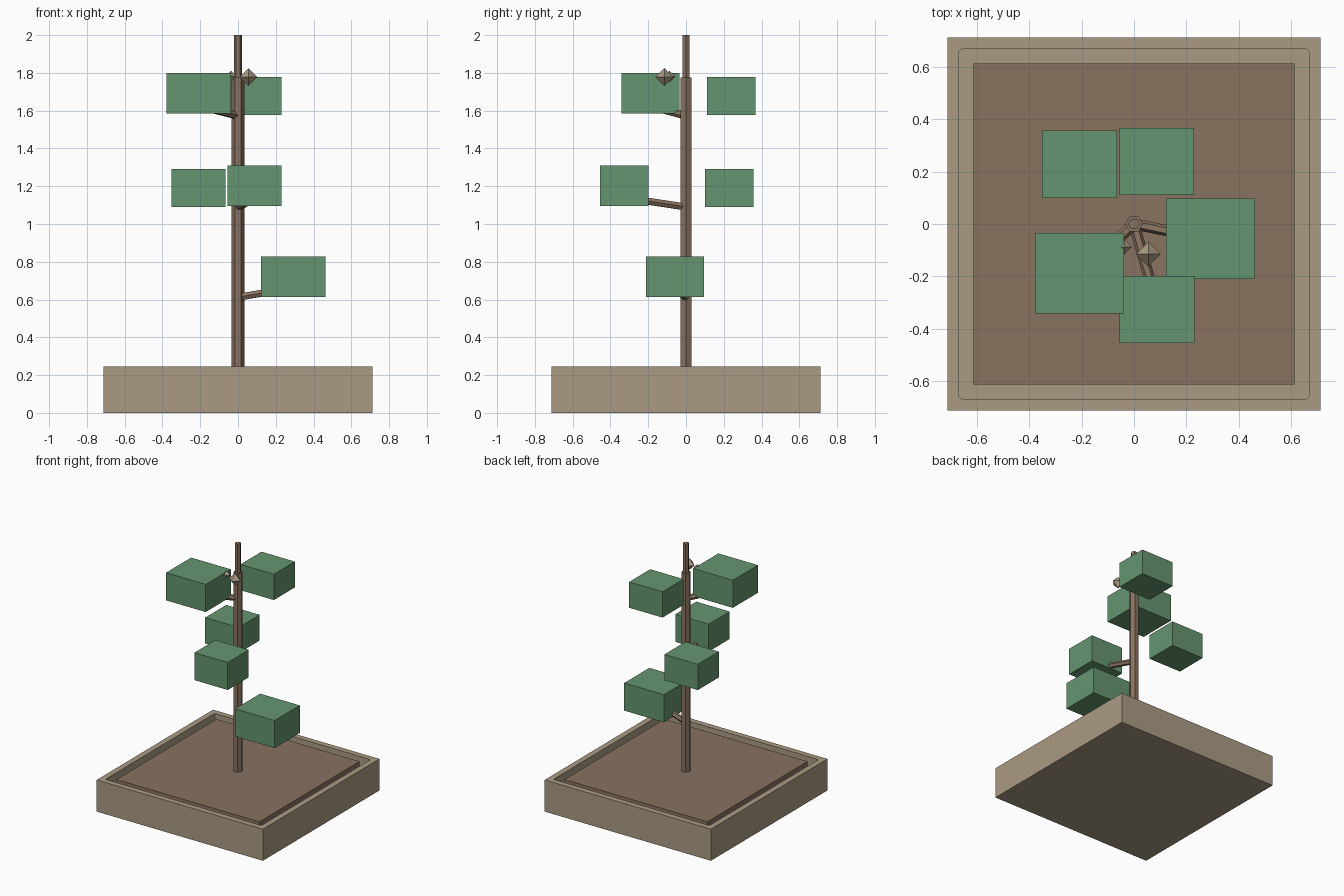
import bpy, bmesh
from mathutils import Vector

if "Cube" in bpy.data.objects:
    bpy.data.objects.remove(bpy.data.objects["Cube"], do_unlink=True)


def material(name, rgb):
    mat = bpy.data.materials.new(name)
    mat.use_nodes = True
    mat.diffuse_color = (*rgb, 1)
    mat.node_tree.nodes["Principled BSDF"].inputs["Base Color"].default_value = (*rgb, 1)
    return mat


TAN = material("pale tan", (0.40, 0.33, 0.23))
BROWN = material("bark brown", (0.25, 0.17, 0.115))
GREEN = material("leaf green", (0.13, 0.30, 0.16))


def finish(name, bm, mat):
    bmesh.ops.recalc_face_normals(bm, faces=bm.faces)
    mesh = bpy.data.meshes.new(name)
    bm.to_mesh(mesh)
    bm.free()
    mesh.materials.append(mat)
    obj = bpy.data.objects.new(name, mesh)
    bpy.context.collection.objects.link(obj)
    return obj


def box_mesh(low, high):
    low, high = Vector(low), Vector(high)
    bm = bmesh.new()
    bmesh.ops.create_cube(bm, size=1)
    bmesh.ops.scale(bm, vec=high - low, verts=bm.verts)
    bmesh.ops.translate(bm, vec=(low + high) / 2, verts=bm.verts)
    return bm


def hex_rod(name, start, end, r1, r2):
    """Six-sided rod between two points."""
    start, end = Vector(start), Vector(end)
    axis = end - start
    bm = bmesh.new()
    bmesh.ops.create_cone(bm, cap_ends=True, segments=6, radius1=r1, radius2=r2, depth=axis.length)
    # Corners of an upright rod lie on the x axis
    if min(abs(v.co.y) for v in bm.verts) > 0.001:
        bmesh.ops.rotate(bm, verts=bm.verts, cent=(0, 0, 0),
                         matrix=Vector((1, 0, 0)).rotation_difference(Vector((0, 1, 0))).to_matrix())
    if axis.xy.length > 0.001:
        bmesh.ops.rotate(bm, verts=bm.verts, cent=(0, 0, 0),
                         matrix=axis.to_track_quat("Z", "Y").to_matrix())
    bmesh.ops.translate(bm, vec=(start + end) / 2, verts=bm.verts)
    return finish(name, bm, BROWN)


# Square planter: hollowed block with softened inner corners
bm = box_mesh((-0.713, -0.713, 0), (0.713, 0.713, 0.245))
top = max(bm.faces, key=lambda f: f.calc_center_median().z)
bmesh.ops.inset_region(bm, faces=[top], thickness=0.063)
floor = bmesh.ops.extrude_discrete_faces(bm, faces=[top])["faces"][0]
bmesh.ops.translate(bm, vec=(0, 0, -0.12), verts=floor.verts)
corners = [e for e in bm.edges
           if abs(e.verts[0].co.x) < 0.7 and abs(e.verts[0].co.z - e.verts[1].co.z) > 0.1]
bmesh.ops.bevel(bm, geom=corners, offset=0.012, segments=2, profile=0.5, affect="EDGES")
finish("planter", bm, TAN)

# Soil slab, set slightly below the rim
finish("soil", box_mesh((-0.613, -0.613, 0.12), (0.613, 0.613, 0.237)), BROWN)

# Trunk and thinner tip
hex_rod("trunk", (0, 0, 0.2), (0, 0, 1.775), 0.034, 0.034)
hex_rod("trunk_tip", (0, 0, 1.7), (0, 0, 2.0), 0.022, 0.022)

# Branches
hex_rod("lower_branch", (0, 0, 0.612), (0.22, -0.045, 0.65), 0.021, 0.021)
hex_rod("middle_branch", (0, 0, 1.09), (0.065, -0.23, 1.125), 0.021, 0.021)
hex_rod("upper_branch", (0, 0, 1.572), (-0.15, -0.14, 1.61), 0.021, 0.021)

# Leaf blocks: name, centre, large or small size
SMALL, LARGE = Vector((0.286, 0.257, 0.2)), Vector((0.34, 0.307, 0.214))
for name, centre, size in (
    ("lower_leaves", (0.292, -0.057, 0.721), LARGE),
    ("middle_back_leaves", (-0.208, 0.228, 1.19), SMALL),
    ("middle_front_leaves", (0.088, -0.327, 1.203), (0.286, 0.257, 0.213)),
    ("upper_back_leaves", (0.087, 0.239, 1.677), SMALL),
    ("upper_front_leaves", (-0.208, -0.188, 1.692), LARGE),
):
    centre, half = Vector(centre), Vector(size) / 2
    finish(name, box_mesh(centre - half, centre + half), GREEN)

# Faceted buds: octahedra made from the hull of six points
for name, centre, r in (("large_bud", (0.055, -0.115, 1.778), 0.047),
                        ("small_bud", (-0.037, -0.087, 1.782), 0.03)):
    bm = bmesh.new()
    for axis in range(3):
        for sign in (-1, 1):
            point = Vector(centre)
            point[axis] += sign * r
            bm.verts.new(point)
    bmesh.ops.convex_hull(bm, input=bm.verts)
    finish(name, bm, TAN)
